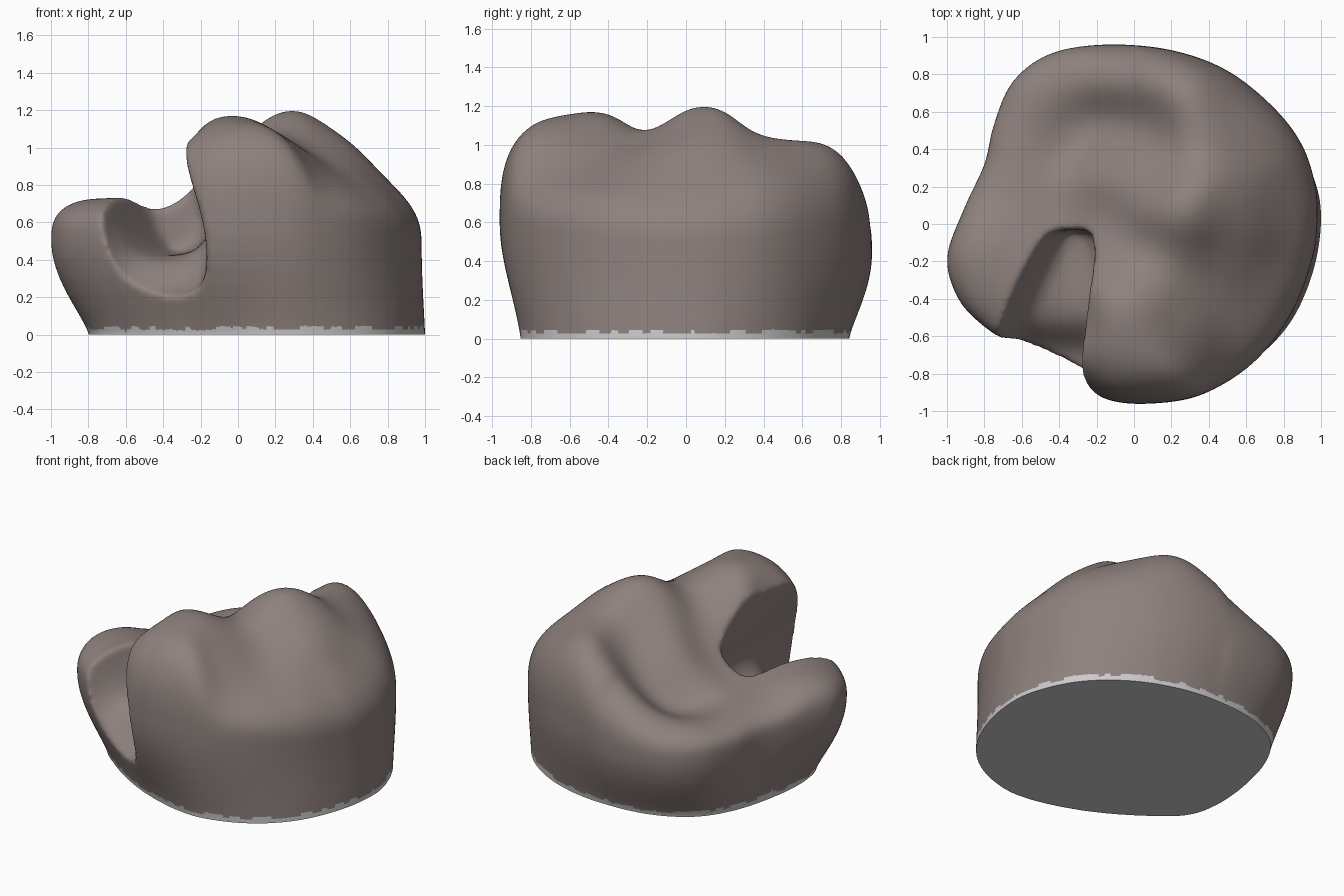
import bpy, bmesh, math
from mathutils import noise, Vector

if "Cube" in bpy.data.objects:
    bpy.data.objects.remove(bpy.data.objects["Cube"])

# Outlines seen from above, counter-clockwise: widest bulge, and base
OUTLINE = [(0.98, 0.0), (0.97, 0.2), (0.9, 0.42), (0.75, 0.62), (0.5, 0.82), (0.2, 0.93),
           (-0.15, 0.96), (-0.45, 0.91), (-0.65, 0.76), (-0.75, 0.53), (-0.8, 0.32),
           (-0.91, 0.08), (-1.0, -0.18), (-0.94, -0.4), (-0.8, -0.55), (-0.6, -0.68),
           (-0.35, -0.82), (-0.14, -0.94), (0.1, -0.96), (0.37, -0.91), (0.64, -0.74), (0.84, -0.48), (0.95, -0.2)]
BASE = [(1.0, 0.0), (0.97, 0.22), (0.84, 0.48), (0.6, 0.69), (0.3, 0.81), (0.0, 0.84), (-0.3, 0.8),
        (-0.55, 0.66), (-0.7, 0.42), (-0.78, 0.1), (-0.79, -0.18), (-0.73, -0.37), (-0.55, -0.53),
        (-0.3, -0.69), (0.0, -0.81), (0.3, -0.85), (0.6, -0.75), (0.82, -0.55), (0.95, -0.28)]

# Landmarks of the chewing surface: front, right, back and left cusps with grooves between
FRONT = [(-0.05, -0.4, 1.18), (-0.06, -0.62, 1.21), (0.0, -0.85, 1.27), (-0.22, -0.8, 1.22), (0.45, -0.38, 0.98),
         (0.28, -0.5, 1.09), (0.6, -0.55, 0.93), (-0.1, -0.15, 0.97), (0.16, -0.2, 1.08)]
RIGHT = [(0.28, 0.08, 1.22), (0.5, -0.18, 1.07), (0.57, 0.1, 1.15), (0.85, 0.1, 1.0),
         (0.05, 0.15, 1.06), (-0.2, 0.12, 0.79), (0.8, -0.3, 0.95), (0.72, 0.4, 1.07), (-0.02, 0.33, 0.88)]
BACK = [(0.27, 0.72, 1.16), (0.52, 0.58, 1.1), (0.3, 0.46, 1.08), (0.08, 0.5, 0.85),
        (0.0, 0.78, 0.96), (-0.2, 0.82, 0.8), (-0.45, 0.75, 0.7), (-0.13, 0.53, 0.65)]
LEFT = [(-0.62, 0.5, 0.66), (-0.35, 0.48, 0.6), (-0.7, 0.2, 0.68), (-0.42, 0.05, 0.67), (-0.6, -0.12, 0.73),
        (-0.7, -0.32, 0.77), (-0.85, -0.15, 0.79), (-0.95, -0.25, 0.81), (-0.78, -0.5, 0.77), (-0.45, -0.5, 0.85)]
MARKS = FRONT + RIGHT + BACK + LEFT


def blend(x, y, values):
    ws = [math.exp(-((x - m[0]) ** 2 + (y - m[1]) ** 2) / 0.04) + 1e-9 for m in MARKS]
    return sum(w * v for w, v in zip(ws, values)) / sum(ws)


# Sharpen the values so the blended surface passes near the landmarks
heights = [m[2] for m in MARKS]
for _ in range(4):
    heights = [h + 0.6 * (m[2] - blend(m[0], m[1], heights)) for h, m in zip(heights, MARKS)]


def smooth_loop(pts, steps):
    out, n = [], len(pts)
    for i in range(n):
        p = [Vector(pts[(i + k) % n]) for k in (-1, 0, 1, 2)]
        for j in range(steps):
            t = j / steps
            out.append(0.5 * (2 * p[1] + (p[2] - p[0]) * t
                              + (2 * p[0] - 5 * p[1] + 4 * p[2] - p[3]) * t * t
                              + (3 * p[1] - p[0] - 3 * p[2] + p[3]) * t ** 3))
    return out


def loft(name, rings):
    bm = bmesh.new()
    loops = [[bm.verts.new(p) for p in ring] for ring in rings]
    n = len(rings[0])
    for a, b in zip(loops, loops[1:]):
        for i in range(n):
            bm.faces.new((a[i], a[(i + 1) % n], b[(i + 1) % n], b[i]))
    bm.faces.new(loops[0][::-1])
    bm.faces.new(loops[-1])
    bmesh.ops.recalc_face_normals(bm, faces=bm.faces)
    me = bpy.data.meshes.new(name)
    bm.to_mesh(me)
    bm.free()
    ob = bpy.data.objects.new(name, me)
    bpy.context.collection.objects.link(ob)
    return ob


# Solid crown: flared wall from base to bulge, then a dome following the cusps
base_loop = smooth_loop(BASE, 20)


def bulge_height(p):
    nx, ny = p.x / p.length, p.y / p.length
    return 0.5 + (0.1 * ny * ny if ny < 0 else (-0.06 * ny if nx < 0 else 0))


def base_ratio(p):
    return max(base_loop, key=lambda b: b.normalized().dot(p.normalized())).length / p.length


def wall_point(p, k, t):
    f = k + (1 - k) * math.sin(max(t, 0) * math.pi / 2) ** 1.15
    return (p.x * f, p.y * f, t * bulge_height(p))


def dome_point(p, s):
    x, y, zb = p.x * s, p.y * s, bulge_height(p)
    e = 3 - 0.8 * max(0, p.x / p.length) ** 2
    return (x, y, zb + (blend(x, y, heights) - zb) * (1 - s ** e) ** (1 / e))


outline = smooth_loop(OUTLINE, 5)
ratios = [base_ratio(p) for p in outline]
rings = [[wall_point(p, k, t) for p, k in zip(outline, ratios)] for t in (-0.2, 0, 0.15, 0.3, 0.45, 0.6, 0.75, 0.88)]
rings += [[dome_point(p, math.sin(math.pi / 2 * (1 - i / 30))) for p in outline] for i in range(30)]
crown = loft("tooth_crown", rings)


# Cutter for the carved slot: U sections (y, left, right, floor, overhang) running front to back
def slot_section(y, l, r, f, d):
    prof = [(l - 0.12, 1.6), (l - 0.06, 0.85), (l, f + 0.22), (l + 0.09, f + 0.01),
            ((l + r) / 2, f - 0.01), (r - 0.06, f + 0.01), (r + 0.02, f + 0.15),
            (r - 0.02, 0.68), (r - d, 1.0), (r - d, 1.6)]
    return [(x, y, z) for x, z in prof]


slot = loft("slot_cutter", [slot_section(*s) for s in (
    (-1.3, -0.76, -0.18, 0.18, 0.18), (-0.85, -0.76, -0.17, 0.18, 0.17), (-0.66, -0.74, -0.16, 0.21, 0.14),
    (-0.54, -0.7, -0.16, 0.41, 0.12), (-0.35, -0.62, -0.15, 0.43, 0.1), (-0.19, -0.54, -0.15, 0.43, 0.08),
    (-0.05, -0.48, -0.18, 0.44, 0.07), (-0.03, -0.42, -0.24, 0.46, 0.05))])
sub = slot.modifiers.new("round", 'SUBSURF')
sub.levels = sub.render_levels = 3
slot.hide_render = True
slot.hide_set(True)

# Carve, even out the mesh and soften the edges
cut = crown.modifiers.new("slot", 'BOOLEAN')
cut.operation, cut.object, cut.solver = 'DIFFERENCE', slot, 'EXACT'
rem = crown.modifiers.new("even", 'REMESH')
rem.mode, rem.voxel_size = 'VOXEL', 0.018
soft = crown.modifiers.new("soften", 'SMOOTH')
soft.factor, soft.iterations = 0.5, 10
bpy.context.view_layer.update()
bm = bmesh.new()
bm.from_object(crown, bpy.context.evaluated_depsgraph_get())

# Flat underside
bmesh.ops.bisect_plane(bm, geom=bm.verts[:] + bm.edges[:] + bm.faces[:],
                       plane_co=(0, 0, 0), plane_no=(0, 0, 1), clear_inner=True)
bmesh.ops.holes_fill(bm, edges=[e for e in bm.edges if e.is_boundary], sides=0)
bmesh.ops.recalc_face_normals(bm, faces=bm.faces)

# Brown body, ragged pale margin, dark underside
for f in bm.faces:
    c = f.calc_center_median()
    if f.normal.z < -0.95 and c.z < 0.005:
        f.material_index = 2
    elif c.z < 0.035 + 0.03 * noise.noise(c * 14):
        f.material_index = 1
    else:
        f.material_index = 0
crown.modifiers.clear()
bm.to_mesh(crown.data)
bm.free()
for name, col in (("body", (0.27, 0.22, 0.205, 1)), ("margin", (0.7, 0.69, 0.68, 1)),
                  ("underside", (0.55, 0.55, 0.55, 1))):
    mat = bpy.data.materials.new(name)
    mat.diffuse_color = col
    mat.use_nodes = True
    mat.node_tree.nodes["Principled BSDF"].inputs["Base Color"].default_value = mat.diffuse_color
    crown.data.materials.append(mat)
bpy.data.objects.remove(slot)
bpy.context.view_layer.objects.active = crown
crown.select_set(True)
bpy.ops.object.shade_smooth_by_angle(angle=math.radians(50))
